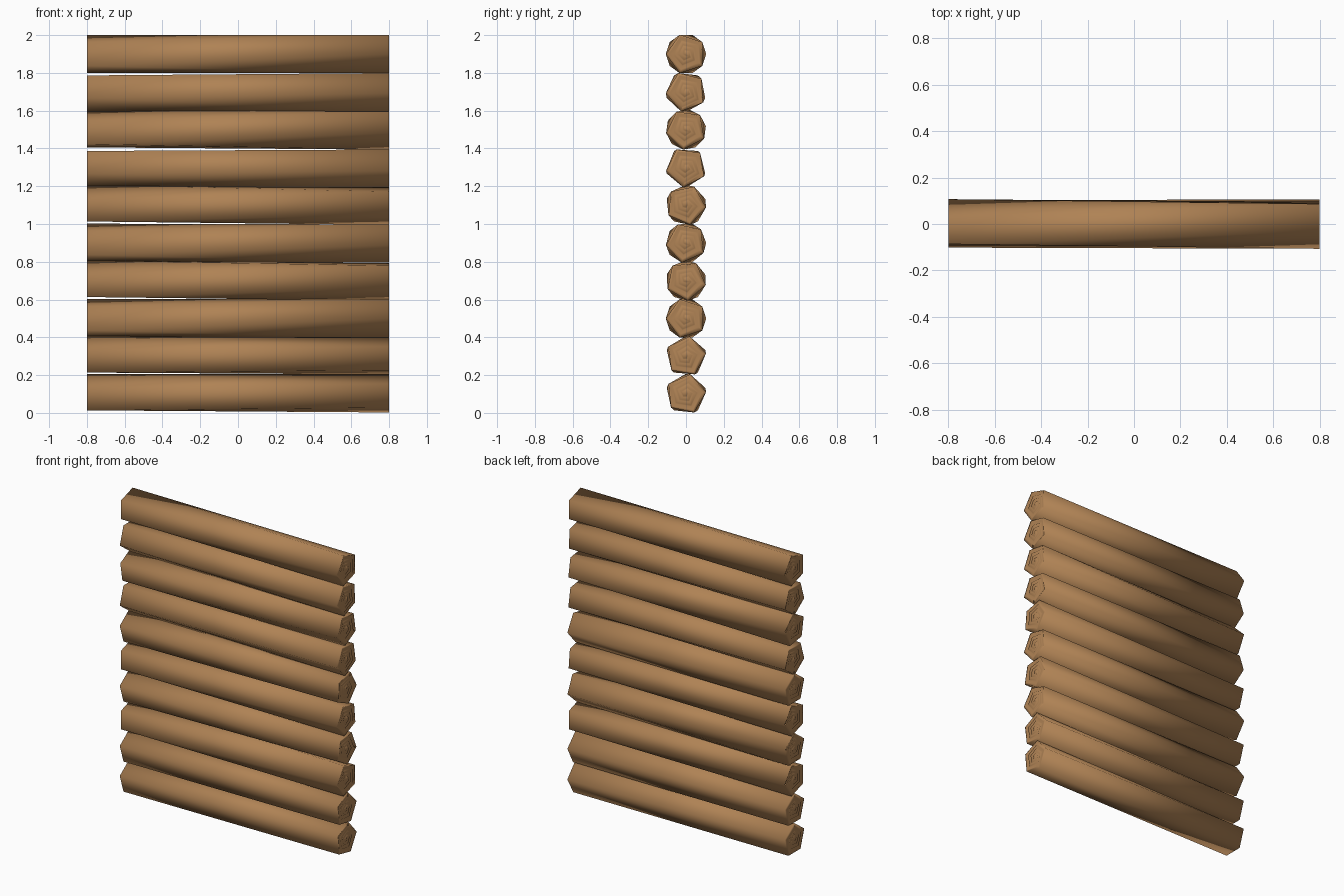
import bpy, bmesh, math

if "Cube" in bpy.data.objects:
    bpy.data.objects.remove(bpy.data.objects["Cube"])

SIDES, R, HALF, TURNS = 5, 0.107, 0.8, 4

wood = bpy.data.materials.new("brown_wood")
wood.diffuse_color = (0.43, 0.225, 0.09, 1)
wood.use_nodes = True
wood.node_tree.nodes["Principled BSDF"].inputs["Base Color"].default_value = wood.diffuse_color


def point(bm, x, z, radius, angle):
    return bm.verts.new((x, radius * math.cos(angle), z + radius * math.sin(angle)))


def add_end(bm, x, z, phase):
    """Five-sided log end carrying a shallow spiral groove; returns its rim."""
    step = 2 * math.pi / SIDES
    inward = -math.copysign(0.006, x)
    rim = [point(bm, x, z, R, phase + k * step) for k in range(SIDES)]
    n = SIDES * TURNS
    ridge, groove = [rim[0]], []
    for k in range(n):
        if k:
            ridge.append(point(bm, x, z, R * (1 - k / n), phase + k * step))
        r = R * (1 - (k + SIDES * 0.7) / n)
        if r > 0:
            groove.append(point(bm, x + inward, z, r, phase + k * step))
    # wedge between the rim and the first turn
    bm.faces.new((rim[0], rim[1], ridge[1]))
    for k in range(1, SIDES):
        j = (k + 1) % SIDES
        bm.faces.new((rim[k], rim[j], ridge[k + 1], ridge[k]) if j
                     else (rim[k], rim[0], ridge[SIDES], ridge[k]))
    # slope down into the groove, then step back up to the next turn
    for k in range(n - SIDES - 1):
        bm.faces.new((ridge[k], ridge[k + 1], groove[k + 1], groove[k]))
        bm.faces.new((groove[k], groove[k + 1], ridge[k + SIDES + 1], ridge[k + SIDES]))
    # heart of the log
    bm.faces.new([ridge[n - SIDES - 1]] + ridge[n - SIDES:] + [groove[n - SIDES - 1]])
    return rim


def add_log(i, phase, twist):
    bm = bmesh.new()
    z = 0.1 + 0.2 * i
    a = add_end(bm, -HALF, z, math.radians(phase))
    b = add_end(bm, HALF, z, math.radians(phase - twist))
    for k in range(SIDES):
        j = (k + 1) % SIDES
        bm.faces.new((a[k], a[j], b[j], b[k]))
    bmesh.ops.recalc_face_normals(bm, faces=bm.faces)
    for f in bm.faces:
        f.smooth = True
    me = bpy.data.meshes.new("log")
    bm.to_mesh(me)
    bm.free()
    me.materials.append(wood)
    bpy.context.collection.objects.link(bpy.data.objects.new(f"log_{i + 1}", me))


# left-end angle and twist towards the right end, from the bottom log up
turns = [(90, 12), (90, 10), (0, 36), (18, 30), (0, 30),
         (90, 24), (270, 8), (10, 36), (270, 14), (0, 36)]
for i, (phase, twist) in enumerate(turns):
    add_log(i, phase, twist)
